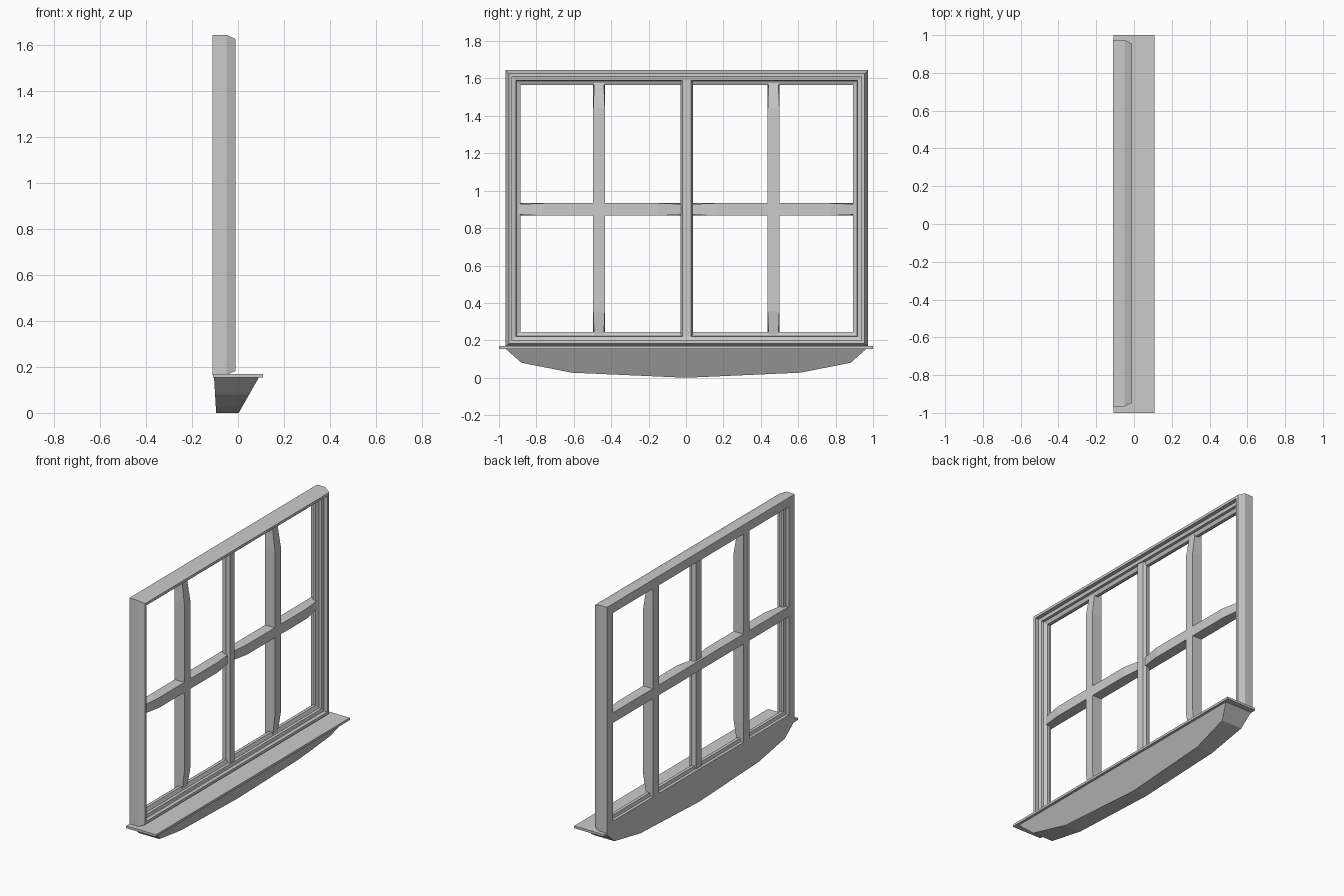
import bpy

if "Cube" in bpy.data.objects:
    bpy.data.objects.remove(bpy.data.objects["Cube"])


def make(name, verts, faces):
    me = bpy.data.meshes.new(name)
    me.from_pydata(verts, [], faces)
    me.validate()
    ob = bpy.data.objects.new(name, me)
    bpy.context.collection.objects.link(ob)
    import bmesh
    bm = bmesh.new()
    bm.from_mesh(me)
    bmesh.ops.recalc_face_normals(bm, faces=bm.faces)
    bm.to_mesh(me)
    bm.free()
    return ob


def loft(name, rings, closed=False):
    """Skin equal-length rings; closed loops the last ring to the first."""
    n, m = len(rings[0]), len(rings)
    verts = [v for r in rings for v in r]
    faces = []
    for k in range(m if closed else m - 1):
        a, b = k * n, ((k + 1) % m) * n
        faces += [(a + i, a + (i + 1) % n, b + (i + 1) % n, b + i) for i in range(n)]
    if not closed:
        faces += [tuple(range(n)), tuple(range((m - 1) * n, m * n))]
    return make(name, verts, faces)


def bar(name, centre, half, start, end, vertical):
    """Glazing bar whose front eases back at both ends."""
    rings = []
    for t, front, w in ((start, -0.062, half - 0.006), (start + 0.15, -0.04, half),
                        (end - 0.15, -0.04, half), (end, -0.062, half - 0.006)):
        section = [(-0.11, -half), (front, -w), (front, w), (-0.11, half)]
        rings.append([(x, centre + c, t) if vertical else (x, t, centre + c)
                      for x, c in section])
    return loft(name, rings)


# Outer frame: moulding profile (inset, x) swept round the rectangle
Y0, Y1, Z0, Z1 = -0.965, 0.973, 0.165, 1.645
profile = [(0, -0.11), (0, -0.05), (0.018, -0.01), (0.035, -0.01), (0.035, -0.035),
           (0.055, -0.04), (0.058, -0.055), (0.08, -0.065), (0.08, -0.085),
           (0.06, -0.09), (0.06, -0.11)]
rings = [[(x, Y0 + d, Z0 + d), (x, Y1 - d, Z0 + d),
          (x, Y1 - d, Z1 - d), (x, Y0 + d, Z1 - d)] for d, x in profile]
loft("window_frame", rings, closed=True)

# Outer vertical bars
for side, y in (("left", -0.465), ("right", 0.468)):
    bar(side + "_mullion", y, 0.031, 0.205, 1.59, True)

# Horizontal bar in two halves
bar("left_crossbar", 0.9, 0.033, -0.91, 0.005, False)
bar("right_crossbar", 0.9, 0.033, 0.005, 0.918, False)

# Thinner centre bar, bevelled and set back
section = [(-0.095, -0.024), (-0.095, 0.032), (-0.065, 0.038), (-0.045, 0.028),
           (-0.045, -0.02), (-0.065, -0.03)]
loft("centre_mullion", [[(x, y, z) for x, y in section] for z in (0.2, 1.6)])

# Sill board
loft("sill", [[(-0.108, -1, z), (0.108, -1, z), (0.108, 1, z), (-0.108, 1, z)]
              for z in (0.155, 0.17)])

# Curved apron under the sill, raked front and slightly raked back
half = [(0.965, 0.155), (0.88, 0.08), (0.61, 0.027)]
outline = [(-y, z) for y, z in half] + [(0, 0)] + half[::-1]
loft("apron", [[(-0.095 - 0.06 * z, y, z) for y, z in outline],
               [(0.003 + 0.57 * z, y, z) for y, z in outline]])
